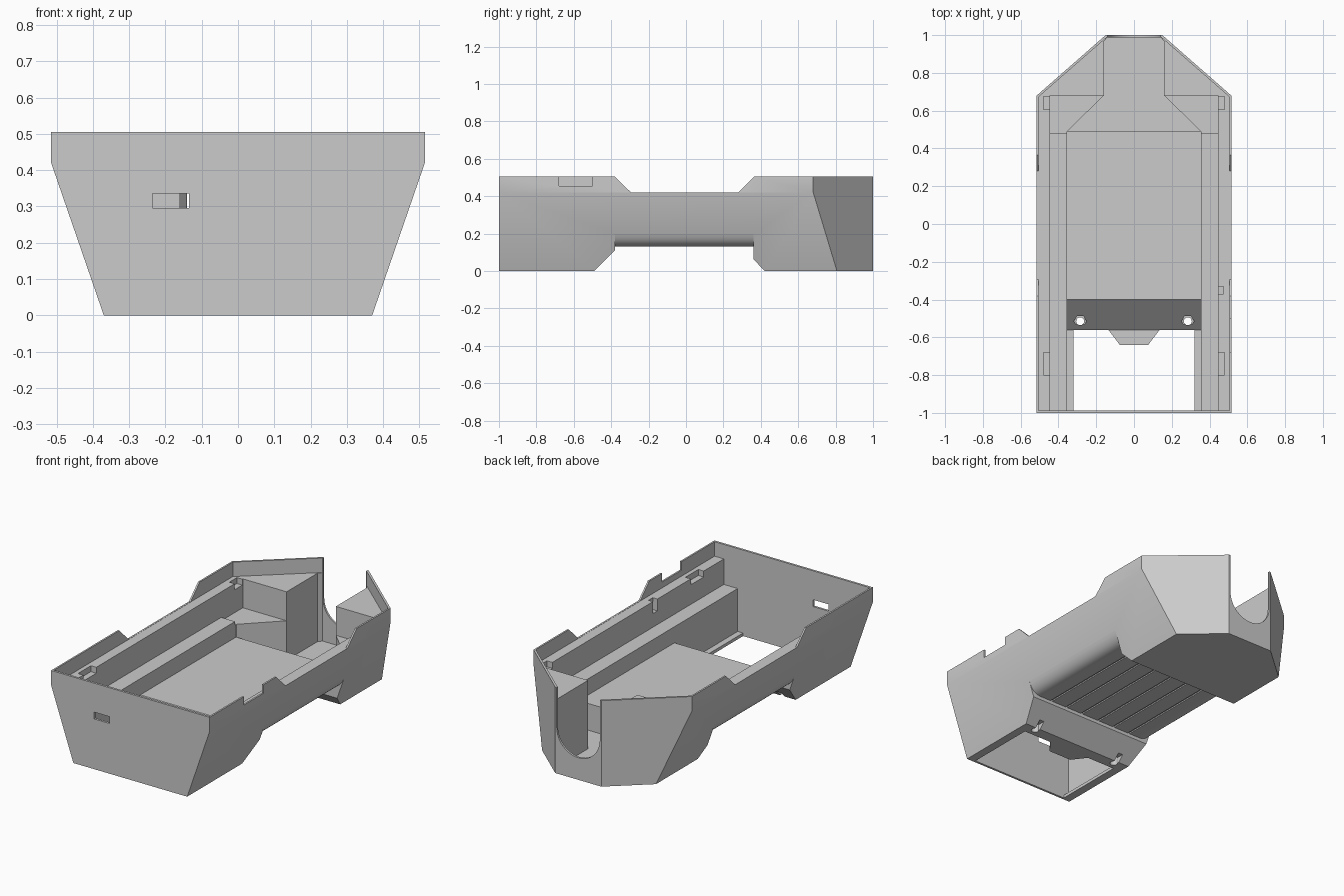
import bpy, bmesh, math
from mathutils import Vector

if "Cube" in bpy.data.objects:
    bpy.data.objects.remove(bpy.data.objects["Cube"], do_unlink=True)

grey = bpy.data.materials.new("plain grey")
grey.use_nodes = True
grey.diffuse_color = (0.6, 0.6, 0.6, 1)
grey.node_tree.nodes["Principled BSDF"].inputs["Base Color"].default_value = (0.6, 0.6, 0.6, 1)


def prism(name, points, axis, lo, hi):
    """Extrude a 2D outline along an axis; the outline uses the other two axes in order."""
    bm = bmesh.new()
    def place(p, d):
        c = list(p)
        c.insert("xyz".index(axis), d)
        return bm.verts.new(Vector(c))
    a = [place(p, lo) for p in points]
    b = [place(p, hi) for p in points]
    bm.faces.new(a)
    bm.faces.new(b[::-1])
    for i in range(len(a)):
        j = (i + 1) % len(a)
        bm.faces.new((a[j], a[i], b[i], b[j]))
    bmesh.ops.recalc_face_normals(bm, faces=bm.faces)
    mesh = bpy.data.meshes.new(name)
    bm.to_mesh(mesh)
    bm.free()
    mesh.materials.append(grey)
    ob = bpy.data.objects.new(name, mesh)
    bpy.context.collection.objects.link(ob)
    return ob


def box(name, x0, x1, y0, y1, z0, z1):
    return prism(name, [(x0, y0), (x1, y0), (x1, y1), (x0, y1)], "z", z0, z1)


def disc(cx, cy, r, n):
    return [(cx + r * math.cos(2 * math.pi * i / n), cy + r * math.sin(2 * math.pi * i / n))
            for i in range(n)]


def mirrored(half):
    return half + [(-x, v) for x, v in reversed(half)]


def cut(cutter):
    cutter.hide_render = True
    mod = hull.modifiers.new("cut", "BOOLEAN")
    mod.operation = "DIFFERENCE"
    mod.solver = "EXACT"
    mod.object = cutter
    bpy.context.view_layer.objects.active = hull
    bpy.ops.object.modifier_apply(modifier=mod.name)
    bpy.data.objects.remove(cutter, do_unlink=True)


# Outer hull: flared section with the rear corners cut off
TOP, LEDGE, IN = 0.505, 0.42, 0.987
hull = prism("hull", mirrored([(0.37, 0), (0.515, LEDGE), (0.515, TOP)]), "y", -1, 1)
for s in (1, -1):
    cut(prism("corner", [(s * 0.15, 1), (s * 0.15, 1.2), (s * 0.7, 1.2), (s * 0.7, 0.518)],
              "z", -0.1, 0.7))

# Raised underside between the end bays, with rounded lower edges
cut(prism("belly", [(-0.59, -0.1), (-0.49, 0), (-0.38, 0.11), (-0.38, 0.13), (0.36, 0.13),
                    (0.36, 0.065), (0.42, 0), (0.52, -0.1)], "x", -0.7, 0.7))
p0, p1, p2 = Vector((0.355, 0.13)), Vector((0.415, 0.13)), Vector((0.438, 0.197))
arc = [p0 * (1 - t) ** 2 + p1 * 2 * t * (1 - t) + p2 * t * t for t in [i / 8 for i in range(9)]]
for s in (1, -1):
    outline = [(s * x, z) for x, z in [(0.355, 0.12)] + [tuple(p) for p in arc]
               + [(0.5, 0.197), (0.5, 0.12)]]
    cut(prism("edge_round", outline, "y", -0.38, 0.36))
for x in (-0.28, -0.17, -0.06, 0.06, 0.17, 0.28):
    cut(box("groove", x - 0.006, x + 0.006, -0.38, 0.36, 0.12, 0.137))

# Interior: rim recess, two side ledges, rear shelf and sloped floor
cut(prism("rim", mirrored([(0.505, -IN), (0.505, 0.673), (0.143, 0.989)]), "z", LEDGE, 0.7))
cut(box("ledge_well", -0.445, 0.445, -IN, 0.49, 0.27, 0.7))
cut(box("shelf_well", -0.445, 0.445, 0.48, 0.68, 0.25, 0.7))
cut(prism("floor_well", [(-IN, 0.018), (-0.56, 0.018), (-0.40, 0.175), (0.49, 0.175),
                         (0.49, 0.7), (-IN, 0.7)], "x", -0.355, 0.355))
cut(prism("rear_well", mirrored([(0.355, 0.489), (0.16, 0.68), (0.16, 0.965), (0.142, 0.988)]),
          "z", 0.018, 0.7))
cut(box("bottom_opening", -0.32, 0.32, -IN, -0.56, -0.1, 0.3))

# Rear cradle opening, front window, side dips and notch
u_shape = [(0.14, 0.7), (-0.14, 0.7)]
u_shape += [(-0.14 * math.cos(math.pi * i / 24), 0.27 - 0.14 * math.sin(math.pi * i / 24))
            for i in range(25)]
cut(prism("cradle", u_shape, "y", 0.95, 1.1))
cut(box("window", -0.235, -0.135, -1.1, -0.95, 0.295, 0.335))
cut(prism("side_dip", [(-0.48, 0.6), (-0.38, TOP), (-0.295, 0.421), (0.28, 0.421),
                       (0.365, TOP), (0.46, 0.6)], "x", -0.7, 0.7))
cut(box("notch", 0.48, 0.6, -0.68, -0.5, 0.455, 0.7))

# Ledge slots and screw holes
for s in (1, -1):
    a, b = sorted((s * 0.44, s * 0.48))
    cut(box("front_slot", a, b, -0.8, -0.68, 0.385, 0.6))
    cut(box("rear_slot", a, b, 0.605, 0.675, 0.385, 0.6))
    cut(prism("screw_hole", disc(s * 0.285, -0.515, 0.021, 20), "z", -0.1, 0.16))
    cut(prism("screw_recess", disc(s * 0.285, -0.515, 0.033, 6), "z", 0.045, 0.16))
    cut(box("screw_slot", s * 0.285 - 0.015, s * 0.285 + 0.015, -0.515, -0.44, -0.1, 0.035))
cut(box("latch_slot", 0.44, 0.475, -0.37, -0.33, 0.35, 0.6))

# Tab projecting into the bottom opening
prism("floor_tab", mirrored([(0.14, -0.555), (0.075, -0.64)]), "z", 0.0, 0.018)

# Smooth the rounded areas, keep edges crisp
bpy.ops.object.select_all(action="DESELECT")
hull.select_set(True)
bpy.context.view_layer.objects.active = hull
bpy.ops.object.shade_smooth_by_angle(angle=math.radians(20))
